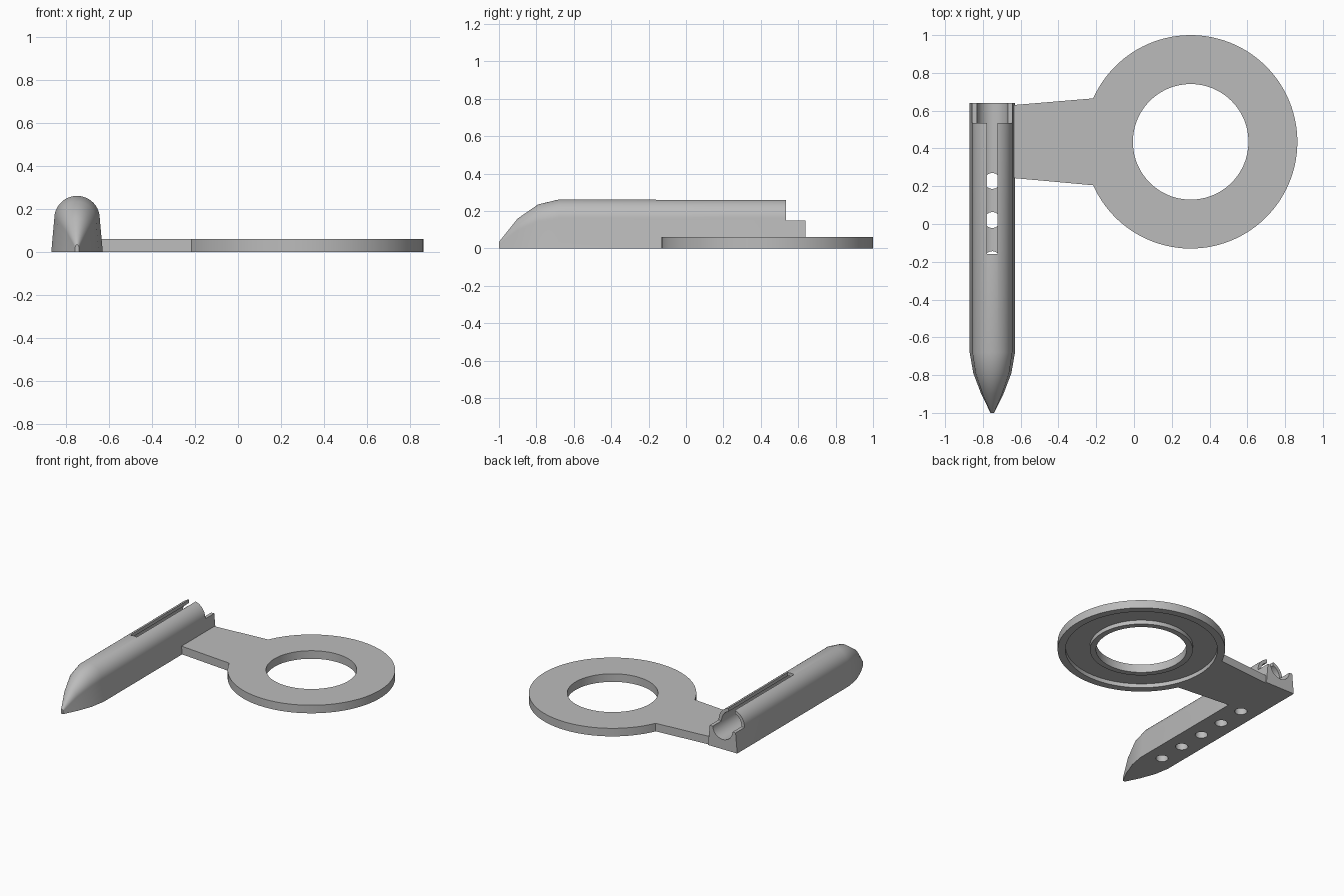
import bpy, bmesh, math

cube = bpy.data.objects.get("Cube")
if cube:
    bpy.data.objects.remove(cube, do_unlink=True)

grey = bpy.data.materials.new("plain grey")
grey.use_nodes = True
COLOUR = (0.5, 0.5, 0.5, 1)
grey.diffuse_color = COLOUR
grey.node_tree.nodes["Principled BSDF"].inputs["Base Color"].default_value = COLOUR

BODY_X, BORE_Z, BACK = -0.75, 0.155, 0.64
RING_X, RING_Y, THICK = 0.3, 0.435, 0.06


def loft(name, sections, closed=False):
    """Skin a row of matching outlines; cap the ends, or join last to first."""
    bm = bmesh.new()
    rows = [[bm.verts.new(p) for p in s] for s in sections]
    n = len(rows[0])
    pairs = list(zip(rows, rows[1:])) + ([(rows[-1], rows[0])] if closed else [])
    for a, b in pairs:
        for i in range(n):
            j = (i + 1) % n
            bm.faces.new((a[i], a[j], b[j], b[i]))
    if not closed:
        bm.faces.new(rows[0])
        bm.faces.new(rows[-1])
    bmesh.ops.recalc_face_normals(bm, faces=bm.faces)
    mesh = bpy.data.meshes.new(name)
    bm.to_mesh(mesh)
    bm.free()
    obj = bpy.data.objects.new(name, mesh)
    bpy.context.collection.objects.link(obj)
    mesh.materials.append(grey)
    return obj


def circle(r, n=64, start=0.0, end=math.tau, last=False):
    return [(r * math.cos(start + (end - start) * i / n),
             r * math.sin(start + (end - start) * i / n))
            for i in range(n + (1 if last else 0))]


def box(name, lo, hi):
    base = [(lo[0], lo[1]), (hi[0], lo[1]), (hi[0], hi[1]), (lo[0], hi[1])]
    return loft(name, [[(x, y, z) for x, y in base] for z in (lo[2], hi[2])])


def upright(name, x, y, r, z0, z1, n=32):
    return loft(name, [[(x + a, y + b, z) for a, b in circle(r, n)] for z in (z0, z1)])


def cut(target, cutters):
    for c in cutters:
        mod = target.modifiers.new("cut", 'BOOLEAN')
        mod.operation, mod.solver, mod.object = 'DIFFERENCE', 'EXACT', c
        bpy.context.view_layer.objects.active = target
        bpy.ops.object.modifier_apply(modifier=mod.name)
        bpy.data.objects.remove(c, do_unlink=True)


def smooth(obj):
    bpy.ops.object.select_all(action='DESELECT')
    obj.select_set(True)
    bpy.context.view_layer.objects.active = obj
    bpy.ops.object.shade_smooth_by_angle(angle=math.radians(28))


# Tube body: flat-bottomed arch section, shrinking to a point at the front
arch = [(-0.12, 0)] + [(-x, BORE_Z + z) for x, z in
                       circle(0.106, 32, 0, math.pi, True)] + [(0.12, 0)]
stations = [(BACK, 1, 1), (-0.68, 1, 1), (-0.79, 0.84, 0.9),
            (-0.9, 0.49, 0.61), (-1, 0.08, 0.13)]
body = loft("tube_body", [[(BODY_X + x * sx, y, z * sz) for x, z in arch]
                          for y, sx, sz in stations])

# Bore, top slot, half-open rear end and floor holes
bore = loft("bore_cutter", [[(BODY_X + x, y, BORE_Z + z) for x, z in circle(0.082, 48)]
                            for y in (-0.67, BACK + 0.1)])
slot = box("slot_cutter", (BODY_X - 0.027, -0.16, BORE_Z), (BODY_X + 0.027, 0.7, 0.4))
rear = box("rear_cutter", (BODY_X - 0.2, 0.535, 0.15), (BODY_X + 0.2, 0.8, 0.4))
holes = [upright("hole_cutter", BODY_X, -0.6 + 0.207 * i, 0.042, -0.1, 0.12)
         for i in range(5)]
cut(body, [bore, slot, rear] + holes)
smooth(body)

# Flat ring plate with its tapered arm, drawn as one outline
spread = math.asin(0.23 / 0.565)
outline = [(RING_X + x, RING_Y + y) for x, y in
           circle(0.565, 96, -math.pi + spread, math.pi - spread, True)]
outline += [(-0.635, 0.63), (-0.635, 0.243)]
plate = loft("ring_plate", [[(x, y, z) for x, y in outline] for z in (0, THICK)])

# Centre hole and the round groove under the ring
hole = upright("ring_hole_cutter", RING_X, RING_Y, 0.306, -0.1, 0.2, 96)
groove = loft("groove_cutter", [[(RING_X + x, RING_Y + y, z) for x, y in circle(r, 96)]
                                for r, z in ((0.347, -0.1), (0.513, -0.1),
                                             (0.513, 0.03), (0.347, 0.03))], closed=True)
cut(plate, [hole, groove])
smooth(plate)
